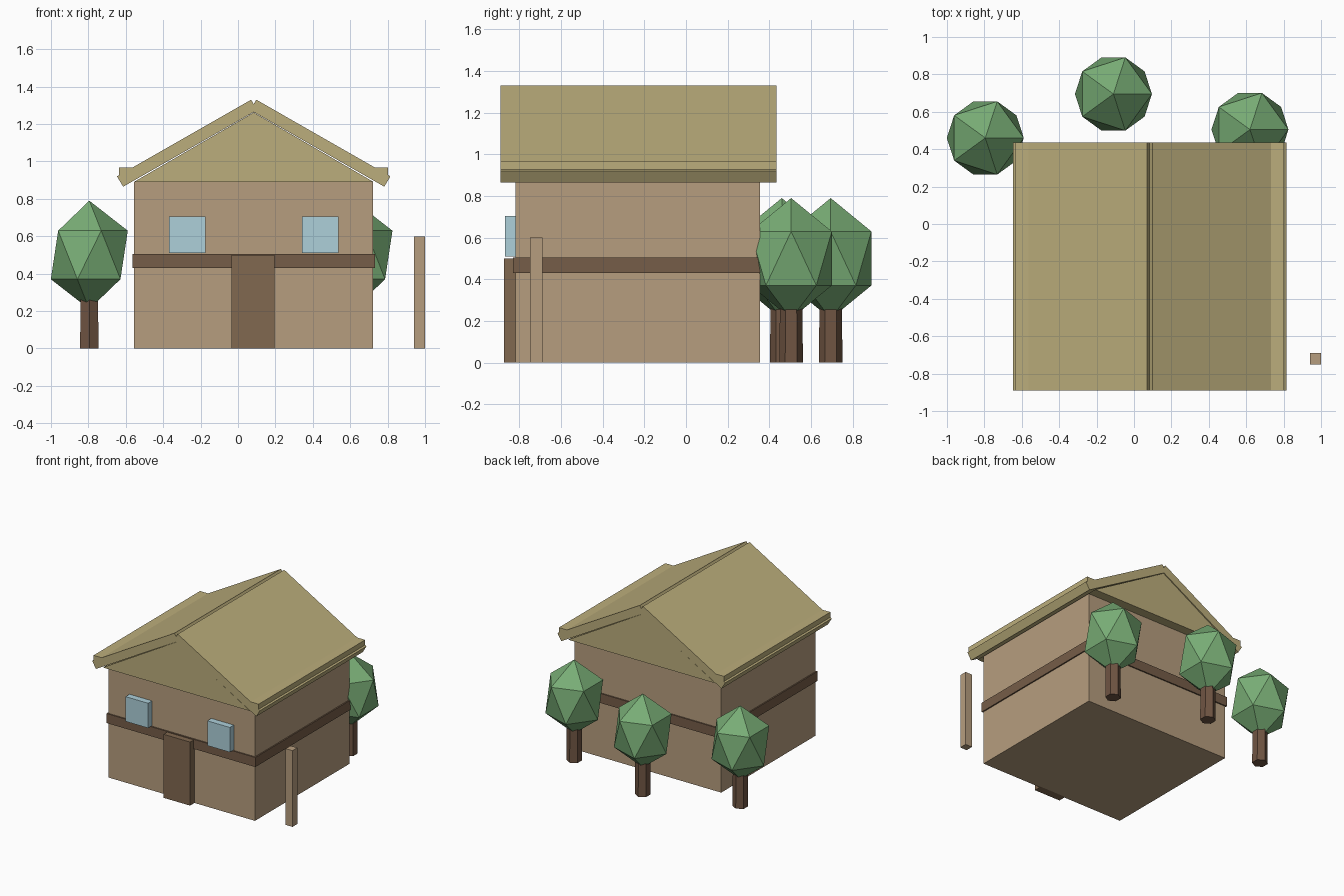
import bpy, bmesh
from mathutils import Matrix, Vector

if "Cube" in bpy.data.objects:
    bpy.data.objects.remove(bpy.data.objects["Cube"])


def mat(name, r, g, b):
    m = bpy.data.materials.new(name)
    m.diffuse_color = (r, g, b, 1)
    m.use_nodes = True
    m.node_tree.nodes["Principled BSDF"].inputs["Base Color"].default_value = m.diffuse_color
    return m


PLASTER = mat("plaster", 0.47, 0.34, 0.21)
STRAW = mat("straw", 0.50, 0.42, 0.20)
TIMBER = mat("timber", 0.18, 0.11, 0.065)
DOOR = mat("door_wood", 0.22, 0.14, 0.08)
GLASS = mat("glass", 0.42, 0.63, 0.70)
LEAF = mat("leaf", 0.19, 0.42, 0.18)
BARK = mat("bark", 0.16, 0.09, 0.055)


def finish(name, bm, material):
    bmesh.ops.recalc_face_normals(bm, faces=bm.faces)
    me = bpy.data.meshes.new(name)
    bm.to_mesh(me)
    bm.free()
    me.materials.append(material)
    ob = bpy.data.objects.new(name, me)
    bpy.context.collection.objects.link(ob)
    return ob


def box(name, x, y, z, material):
    """Box from (min, max) ranges."""
    bm = bmesh.new()
    c = Vector([(r[0] + r[1]) / 2 for r in (x, y, z)])
    s = Vector([r[1] - r[0] for r in (x, y, z)])
    bmesh.ops.create_cube(bm, size=1, matrix=Matrix.LocRotScale(c, None, s))
    return finish(name, bm, material)


def prism(name, profile, y, material):
    """Extrude an xz profile along y."""
    bm = bmesh.new()
    f = bm.faces.new([bm.verts.new((px, y[0], pz)) for px, pz in profile])
    ext = bmesh.ops.extrude_face_region(bm, geom=[f])["geom"]
    bmesh.ops.translate(bm, vec=(0, y[1] - y[0], 0),
                        verts=[v for v in ext if isinstance(v, bmesh.types.BMVert)])
    return finish(name, bm, material)


MID = 0.084              # ridge line of the house in x
ROOF_Y = (-0.89, 0.435)

# House body and timber band around it
box("walls", (-0.555, 0.722), (-0.82, 0.355), (0, 0.89), PLASTER)
box("floor_band", (-0.565, 0.732), (-0.83, 0.365), (0.43, 0.505), TIMBER)

# Gable filling, roof slabs crossing at the ridge, eave boards
prism("gable", [(-0.557, 0.89), (0.725, 0.89), (MID, 1.262)],
      (-0.885, 0.43), STRAW)
slab = [(0.07, 1.33), (-0.647, 0.92), (-0.614, 0.865), (0.103, 1.275)]
eave = [(-0.635, 0.90), (-0.56, 0.90), (-0.56, 0.967), (-0.635, 0.967)]
for side in ("left", "right"):
    def flip(p):
        return p if side == "left" else [(2 * MID - a, b) for a, b in p]
    prism("roof_slab_" + side, flip(slab), ROOF_Y, STRAW)
    prism("eave_board_" + side, flip(eave), ROOF_Y, STRAW)

# Door and windows
box("door", (-0.035, 0.195), (-0.875, -0.81), (0, 0.50), DOOR)
for side, x in (("left", -0.272), ("right", 0.44)):
    box("window_" + side, (x - 0.098, x + 0.098), (-0.87, -0.81),
        (0.51, 0.705), GLASS)

# Free-standing post
box("post", (0.94, 1.0), (-0.75, -0.69), (0, 0.6), PLASTER)

# Trees: hexagonal trunk and twenty-sided crown
for i, (x, y) in enumerate([(-0.795, 0.46), (-0.11, 0.695), (0.62, 0.505)], 1):
    bm = bmesh.new()
    bmesh.ops.create_cone(bm, cap_ends=True, segments=6, radius1=0.057,
                          radius2=0.053, depth=0.32,
                          matrix=Matrix.Translation((x, y, 0.16)))
    finish(f"tree_trunk_{i}", bm, BARK)
    bm = bmesh.new()
    bmesh.ops.create_icosphere(
        bm, subdivisions=1, radius=1,
        matrix=Matrix.LocRotScale(Vector((x, y, 0.50)), None,
                                  Vector((0.23, 0.23, 0.29))))
    finish(f"tree_crown_{i}", bm, LEAF)
